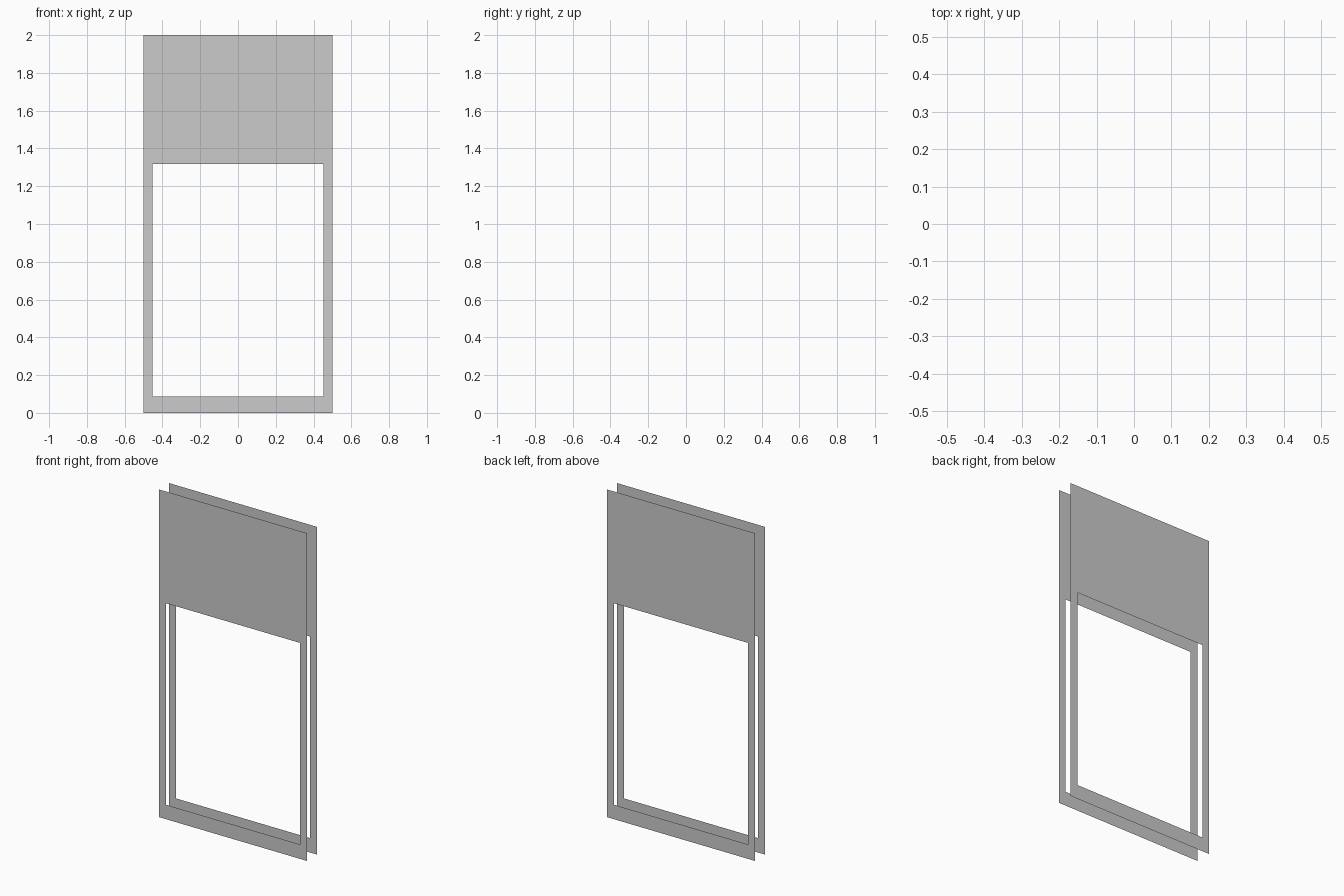
import bpy, bmesh

if "Cube" in bpy.data.objects:
    bpy.data.objects.remove(bpy.data.objects["Cube"])

HALF_GAP = 0.05
OUTER = (-0.5, 0.5, 0.0, 2.0)           # x0, x1, z0, z1
WINDOW = (-0.452, 0.452, 0.088, 1.318)


def rectangle(bm, y, x0, x1, z0, z1):
    corners = ((x0, z0), (x1, z0), (x1, z1), (x0, z1))
    return [bm.verts.new((x, y, z)) for x, z in corners]


def windowed_sheet(name, y):
    """Flat sheet with a rectangular opening, facing away from the centre."""
    bm = bmesh.new()
    outer = rectangle(bm, y, *OUTER)
    inner = rectangle(bm, y, *WINDOW)
    for i in range(4):
        j = (i + 1) % 4
        face = [outer[i], outer[j], inner[j], inner[i]]
        bm.faces.new(face if y < 0 else face[::-1])
    mesh = bpy.data.meshes.new(name)
    bm.to_mesh(mesh)
    bm.free()
    bpy.context.collection.objects.link(bpy.data.objects.new(name, mesh))


# Front and back skins of the panel, open between them
windowed_sheet("front_panel", -HALF_GAP)
windowed_sheet("back_panel", HALF_GAP)
